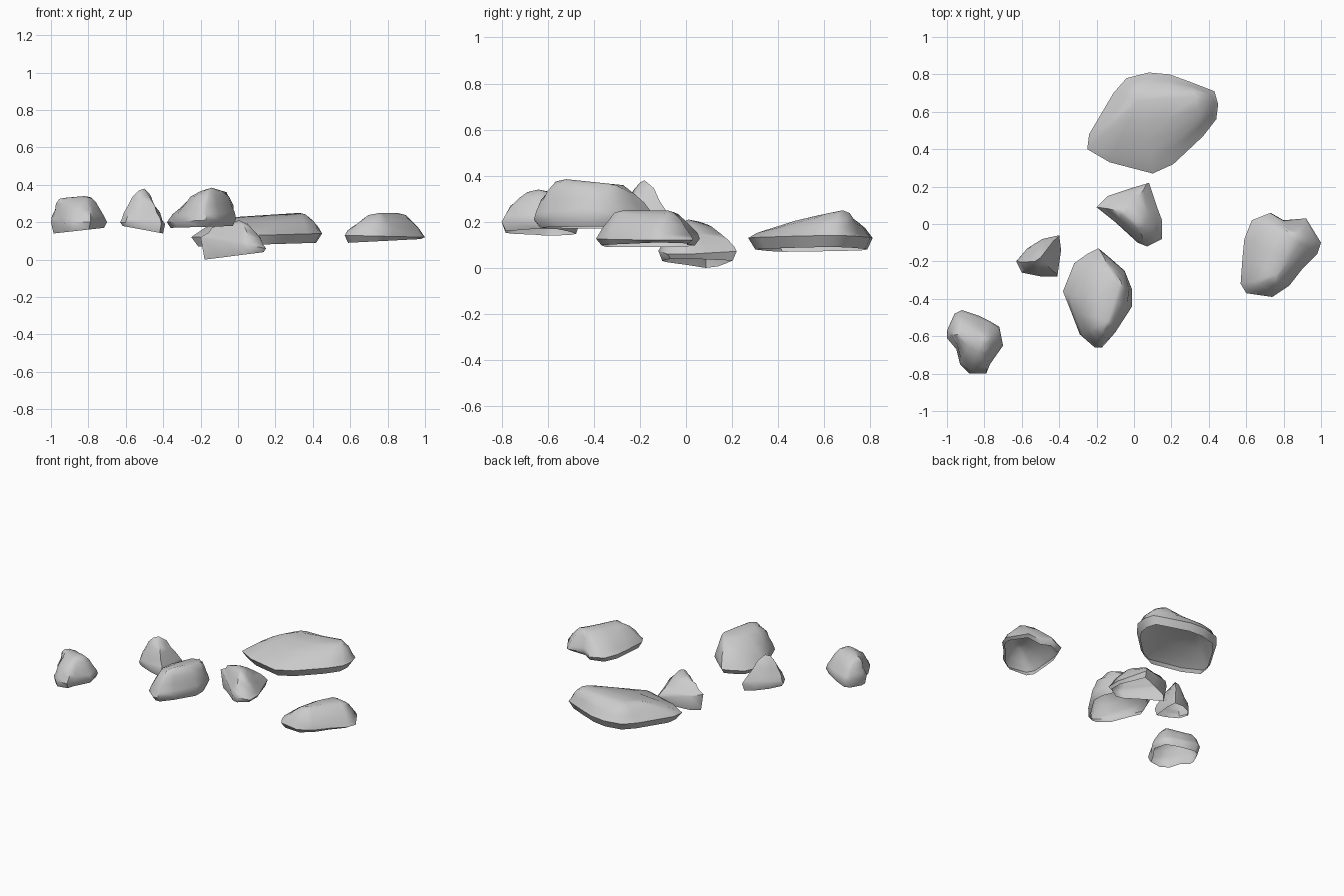
import bpy
import bmesh
import random
from mathutils import Vector

default_cube = bpy.data.objects.get("Cube")
if default_cube:
    bpy.data.objects.remove(default_cube, do_unlink=True)

random.seed(4)

# Single stone colour
stone = bpy.data.materials.new("stone grey")
stone.use_nodes = True
grey = (0.6, 0.6, 0.6, 1)
stone.diffuse_color = grey
principled = next(n for n in stone.node_tree.nodes if n.type == 'BSDF_PRINCIPLED')
principled.inputs["Base Color"].default_value = grey
principled.inputs["Roughness"].default_value = 0.9


def make_rock(name, outline, ridge, waist, lip, roundness, jitter=0.006):
    """Loft an open stone shell: tucked-in lip, widest outline, rounded flanks, ridge.

    waist and lip are (left, right) heights of the widest line and the lower edge.
    """
    start, end = Vector(ridge[0]), Vector(ridge[-1])
    crest = [start, start.lerp(end, 0.5), end]
    middle = sum((Vector(p) for p in outline), Vector((0, 0))) / len(outline)
    x_low = min(p[0] for p in outline)
    x_high = max(p[0] for p in outline)

    columns = []
    for x, y in outline:
        along = (x - x_low) / (x_high - x_low)
        z = waist[0] + (waist[1] - waist[0]) * along
        low = lip[0] + (lip[1] - lip[0]) * along
        foot = Vector((x, y)).lerp(middle, 0.1)
        peak = min(crest, key=lambda c: (c.xy - Vector((x, y))).length)
        column = [Vector((foot.x, foot.y, low)), Vector((x, y, z))]
        for t in (0.1, 0.25, 0.45, 0.7):
            flat = Vector((x, y)).lerp(peak.xy, t)
            rise = 1 - (1 - t) ** roundness
            bump = Vector([random.uniform(-jitter, jitter) for _ in range(3)])
            column.append(Vector((flat.x, flat.y, z + (peak.z - z) * rise)) + bump)
        column.append(peak.copy())
        columns.append(column)

    bm = bmesh.new()
    grid = [[bm.verts.new(p) for p in column] for column in columns]
    for i, column in enumerate(grid):
        after = grid[(i + 1) % len(grid)]
        for j in range(len(column) - 1):
            bm.faces.new((column[j], after[j], after[j + 1], column[j + 1]))
    bmesh.ops.remove_doubles(bm, verts=bm.verts, dist=0.001)
    bmesh.ops.recalc_face_normals(bm, faces=bm.faces)
    if sum(f.normal.z * f.calc_area() for f in bm.faces) < 0:
        bmesh.ops.reverse_faces(bm, faces=bm.faces)

    mesh = bpy.data.meshes.new(name)
    bm.to_mesh(mesh)
    bm.free()
    mesh.materials.append(stone)
    rock = bpy.data.objects.new(name, mesh)
    bpy.context.collection.objects.link(rock)
    bpy.ops.object.select_all(action='DESELECT')
    rock.select_set(True)
    bpy.context.view_layer.objects.active = rock
    bpy.ops.object.shade_smooth_by_angle(angle=0.9)
    return rock


# Broad slab at the back
make_rock(
    "large_back_rock",
    outline=[(-.24, .48), (-.25, .4), (-.13, .33), (.1, .27), (.21, .32),
             (.37, .47), (.44, .56), (.45, .64), (.43, .71), (.3, .76),
             (.19, .8), (.08, .81), (-.04, .78), (-.11, .7)],
    ridge=[(.02, .66, .23), (.33, .68, .25)],
    waist=(.12, .14), lip=(.07, .09), roundness=1.9)

# Wide stone on the left
make_rock(
    "left_rock",
    outline=[(.58, -.18), (.59, -.08), (.63, .02), (.73, .06), (.8, .02),
             (.92, .03), (1, -.1), (.98, -.16), (.9, -.24), (.83, -.33),
             (.74, -.39), (.6, -.37), (.57, -.32)],
    ridge=[(.76, -.27, .25), (.85, -.08, .25)],
    waist=(.13, .12), lip=(.09, .11), roundness=1.9)

# Pointed stone in the middle
make_rock(
    "middle_rock",
    outline=[(-.2, .09), (-.14, .15), (-.02, .19), (.08, .22), (.12, .1),
             (.15, .02), (.15, -.08), (.07, -.12), (.02, -.1), (-.1, .01)],
    ridge=[(.01, .01, .21), (-.05, .06, .2)],
    waist=(.12, .06), lip=(0, .04), roundness=1.5)

# Tall oval stone at the front
make_rock(
    "front_rock",
    outline=[(-.38, -.36), (-.32, -.21), (-.25, -.16), (-.19, -.13),
             (-.13, -.18), (-.05, -.25), (-.01, -.35), (-.01, -.44),
             (-.1, -.58), (-.17, -.66), (-.21, -.66), (-.29, -.59),
             (-.34, -.46)],
    ridge=[(-.14, -.52, .385), (-.08, -.33, .365)],
    waist=(.2, .22), lip=(.17, .18), roundness=2.2)

# Small steep stone
make_rock(
    "small_peaked_rock",
    outline=[(-.63, -.2), (-.57, -.13), (-.49, -.08), (-.4, -.06),
             (-.39, -.14), (-.41, -.28), (-.5, -.28), (-.6, -.26)],
    ridge=[(-.53, -.2, .37), (-.5, -.18, .38)],
    waist=(.2, .19), lip=(.18, .14), roundness=1.3)

# Blocky stone at the right corner
make_rock(
    "right_corner_rock",
    outline=[(-1, -.57), (-.96, -.48), (-.92, -.46), (-.83, -.49),
             (-.77, -.52), (-.72, -.55), (-.7, -.65), (-.77, -.75),
             (-.79, -.8), (-.88, -.8), (-.93, -.75), (-.95, -.67),
             (-1, -.61)],
    ridge=[(-.93, -.59, .33), (-.82, -.64, .34)],
    waist=(.2, .2), lip=(.14, .17), roundness=2.2)
